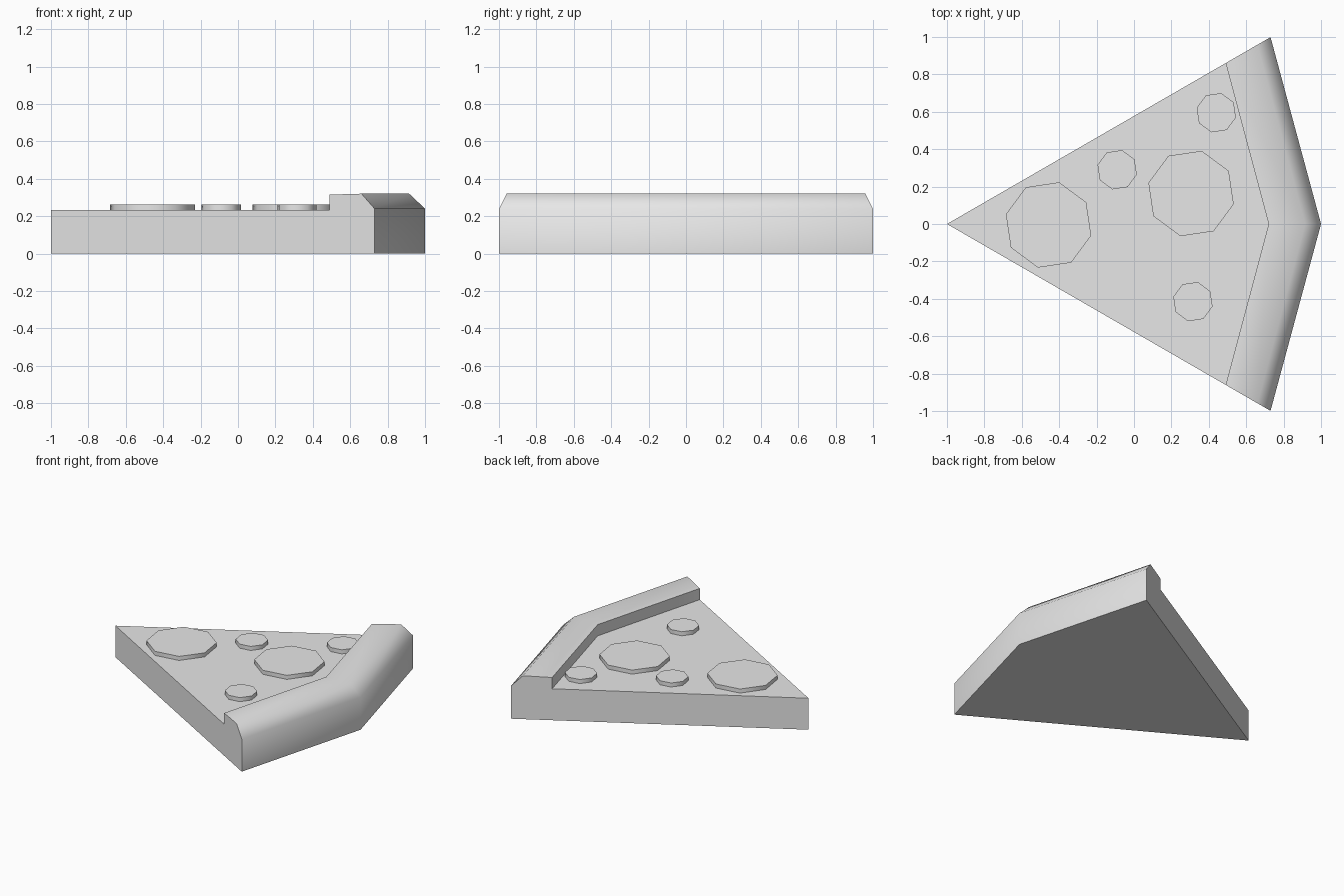
import bpy
import bmesh
import math

cube = bpy.data.objects.get("Cube")
if cube:
    bpy.data.objects.remove(cube, do_unlink=True)

grey = bpy.data.materials.new("plain grey")
grey.use_nodes = True
grey.diffuse_color = (0.8, 0.8, 0.8, 1)
grey.node_tree.nodes["Principled BSDF"].inputs["Base Color"].default_value = (0.8, 0.8, 0.8, 1)


def finish(name, bm):
    bmesh.ops.recalc_face_normals(bm, faces=bm.faces[:])
    mesh = bpy.data.meshes.new(name)
    bm.to_mesh(mesh)
    bm.free()
    mesh.materials.append(grey)
    obj = bpy.data.objects.new(name, mesh)
    bpy.context.collection.objects.link(obj)
    bpy.ops.object.select_all(action="DESELECT")
    obj.select_set(True)
    bpy.context.view_layer.objects.active = obj
    bpy.ops.object.shade_smooth_by_angle(angle=math.radians(60))
    return obj


# Wedge with raised crust: rails of (x at the middle, x at the cut side, z)
BASE_TOP = 0.232
rails = [
    (1.0, 0.73, 0),
    (1.0, 0.73, 0.24),
    (0.915, 0.66, 0.32),
    (0.72, 0.49, 0.315),
    (0.72, 0.49, BASE_TOP),
]
bm = bmesh.new()
rows = []
for x_mid, x_side, z in rails:
    y = (x_side + 1) / math.sqrt(3)
    rows.append([bm.verts.new(p) for p in ((x_side, -y, z), (x_mid, 0, z), (x_side, y, z))])
tip_low = bm.verts.new((-1, 0, 0))
tip_high = bm.verts.new((-1, 0, BASE_TOP))
for a, b in zip(rows, rows[1:]):
    for i in range(2):
        bm.faces.new((a[i], a[i + 1], b[i + 1], b[i]))
bm.faces.new([tip_high] + rows[-1])
bm.faces.new([tip_low] + rows[0])
for side in (0, 2):
    bm.faces.new([tip_low] + [row[side] for row in rows] + [tip_high])
finish("slice_with_crust", bm)

# Octagonal toppings resting on the slice
toppings = [
    ("large_topping_tip", -0.457, -0.005, 0.235),
    ("large_topping_middle", 0.305, 0.163, 0.235),
    ("small_topping_back", 0.44, 0.595, 0.108),
    ("small_topping_centre", -0.09, 0.29, 0.108),
    ("small_topping_front", 0.315, -0.415, 0.108),
]
for name, x, y, radius in toppings:
    bm = bmesh.new()
    bmesh.ops.create_cone(bm, cap_ends=True, segments=8, radius1=radius,
                          radius2=radius, depth=0.03)
    obj = finish(name, bm)
    obj.location = (x, y, BASE_TOP + 0.015)
    obj.rotation_euler.z = math.radians(31)
